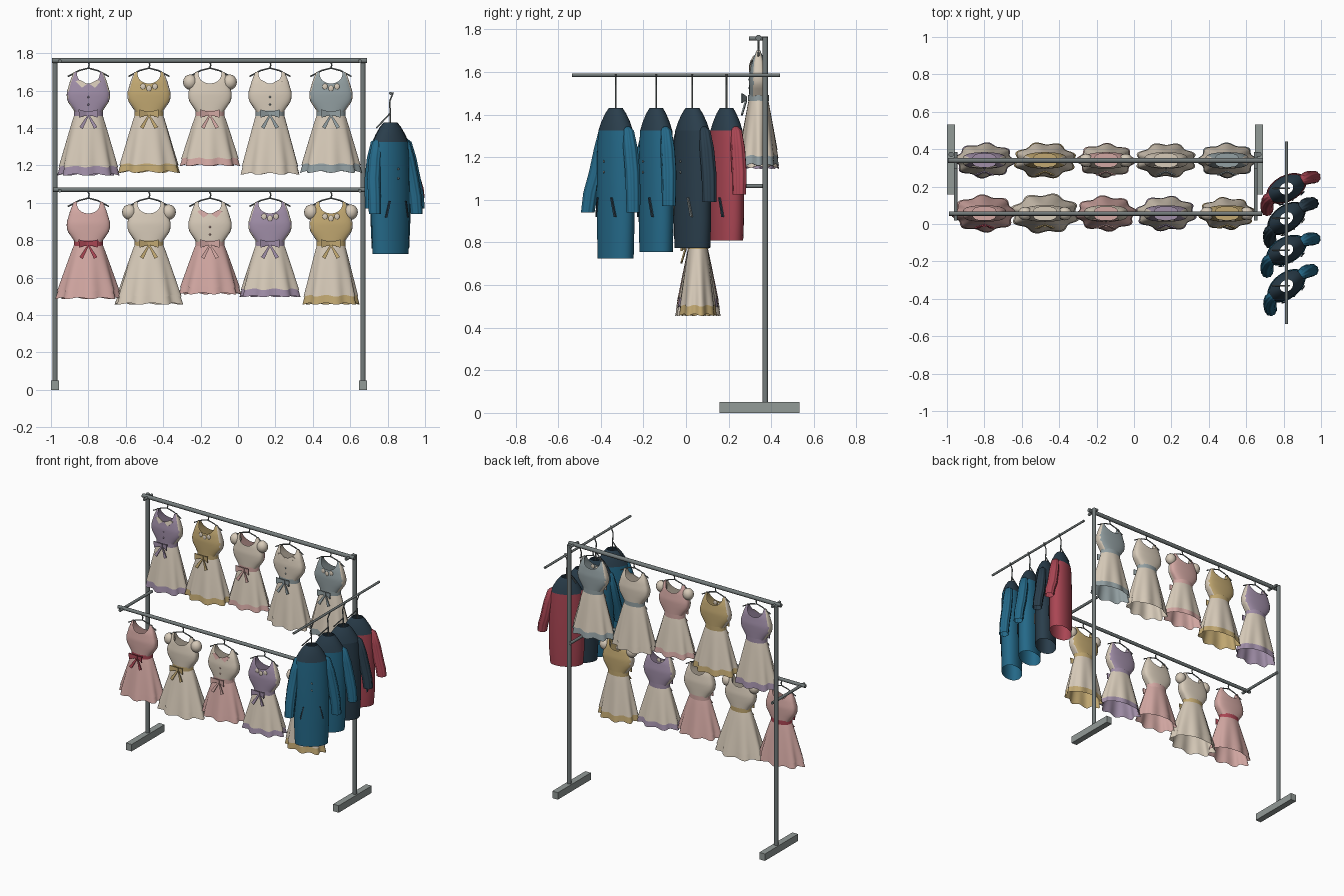
import bpy, bmesh, math
from mathutils import Matrix, Vector

cube = bpy.data.objects.get("Cube")
if cube:
    bpy.data.objects.remove(cube, do_unlink=True)

PALETTE = {
    "cream": (.84, .79, .72), "pink": (.82, .65, .63), "mustard": (.75, .65, .44),
    "purple": (.62, .55, .65), "blue_grey": (.57, .62, .63), "red": (.66, .28, .33),
    "blue": (.16, .41, .53), "slate": (.18, .25, .30), "metal": (.45, .48, .48),
    "foot_grey": (.57, .60, .59)}
MATS = {}
for key, rgb in PALETTE.items():
    col = [c ** 2.2 for c in rgb] + [1]
    m = MATS[key] = bpy.data.materials.new(key)
    m.use_nodes = True
    m.diffuse_color = col
    m.node_tree.nodes["Principled BSDF"].inputs["Base Color"].default_value = col


def finish(name, bm, mat, smooth=True, matrix=None, second=None, rule=None):
    bmesh.ops.recalc_face_normals(bm, faces=bm.faces)
    me = bpy.data.meshes.new(name)
    me.materials.append(MATS[mat])
    if second:
        me.materials.append(MATS[second])
        for f in bm.faces:
            f.material_index = int(rule(f.calc_center_median()))
    if matrix:
        bm.transform(matrix)
    bm.to_mesh(me)
    bm.free()
    if smooth:
        me.shade_smooth()
        me.set_sharp_from_angle(angle=math.radians(50))
    ob = bpy.data.objects.new(name, me)
    bpy.context.collection.objects.link(ob)


def loft(name, rings, mat, matrix=None, cap=False, second=None, rule=None):
    bm = bmesh.new()
    vs = [[bm.verts.new(p) for p in ring] for ring in rings]
    n = len(vs[0])
    for a, b in zip(vs, vs[1:]):
        for i in range(n):
            j = (i + 1) % n
            bm.faces.new((a[i], a[j], b[j], b[i]))
    if cap:
        bm.faces.new(vs[0])
    finish(name, bm, mat, matrix=matrix, second=second, rule=rule)


def rod(name, pts, r, sides=12, matrix=None):
    bm = bmesh.new()
    for a, b in zip(pts, pts[1:]):
        a, b = Vector(a), Vector(b)
        d = b - a
        mx = Matrix.Translation((a + b) / 2) @ d.to_track_quat('Z', 'Y').to_matrix().to_4x4()
        bmesh.ops.create_cone(bm, cap_ends=True, segments=sides, radius1=r, radius2=r,
                              depth=d.length, matrix=mx)
    finish(name, bm, "metal", matrix=matrix)


def ball(name, loc, scale, mat, matrix):
    bm = bmesh.new()
    bmesh.ops.create_uvsphere(bm, u_segments=16, v_segments=8, radius=1,
                              matrix=Matrix.Translation(loc) @ Matrix.Diagonal((*scale, 1)))
    finish(name, bm, mat, matrix=matrix)


def plates(name, polys, mat, matrix, thick=.007):
    """Thin plates from outlines of (x, y, z) points, thickened toward -y."""
    bm = bmesh.new()
    for poly in polys:
        f = bm.faces.new([bm.verts.new(p) for p in poly])
        ext = bmesh.ops.extrude_face_region(bm, geom=[f])["geom"]
        for v in ext:
            if isinstance(v, bmesh.types.BMVert):
                v.co.y -= thick
    finish(name, bm, mat, smooth=False, matrix=matrix)


def interp(table, z):
    for (a, *p), (b, *q) in zip(table, table[1:]):
        if z <= b:
            k = max(0, (z - a) / (b - a))
            return [s + (t - s) * k for s, t in zip(p, q)]
    return table[-1][1:]


# Rack frame
for side, x in (("right", -.978), ("left", .668)):
    bm = bmesh.new()
    bmesh.ops.create_cube(bm, size=1, matrix=Matrix.Translation((x, .345, .025))
                          @ Matrix.Diagonal((.044, .375, .05, 1)))
    finish(side + "_foot", bm, "foot_grey", smooth=False)
    rod(side + "_post", [(x, .372, .05), (x, .372, 1.765)], .014)
    inner = x * .975
    rod(side + "_top_bracket", [(inner, .295, 1.757), (inner, .385, 1.757)], .01)
    rod(side + "_lower_bracket", [(inner, .02, 1.065), (inner, .385, 1.065)], .01)
rod("top_rail", [(-.995, .34, 1.76), (.69, .34, 1.76)], .014)
rod("lower_rail", [(-.99, .056, 1.07), (.685, .056, 1.07)], .012)
rod("side_rail", [(.815, -.535, 1.585), (.815, .44, 1.585)], .008)

# Dress bodice: height above waist, half width, half depth
BODICE = [(0, .072, .043), (.06, .113, .044), (.1, .117, .044), (.165, .098, .034), (.215, .078, .012)]


def bodice_y(x, z):
    w, d = interp(BODICE, z)
    return -d * max(0, 1 - (x / w) ** 2) ** .28


def dress(name, x, y, waist, hem, half, top, skirt, band, belt, trim, puff=False, back=None):
    mx = Matrix.Translation((x, y, waist))
    N, phase = 72, x * 9 + y * 5

    # Bodice with scooped neck and plain side panels
    rings = []
    for r in range(13):
        ring = []
        for i in range(48):
            a = 2 * math.pi * i / 48
            u = math.cos(a)
            z = r / 12 * (.215 - .062 * max(0, 1 - (u / .76) ** 2) ** .6)
            w = interp(BODICE, z)[0]
            ring.append((u * w, math.copysign(bodice_y(u * w, z), math.sin(a)), z))
        rings.append(ring)
    if back:
        loft(name + "_bodice", rings, top, mx, second=back, rule=lambda c: c.y > 0)
    elif top == "pink":
        loft(name + "_bodice", rings, top, mx)
    else:
        loft(name + "_bodice", rings, top, mx, second="cream",
             rule=lambda c: abs(c.x) > .935 * interp(BODICE, c.z)[0])

    # Fluted skirt over a longer coloured underskirt
    length = waist - hem

    def ring(t, k=1):
        w = .07 + (half - .07) * t ** .9
        d = .042 + (half * .58 - .042) * t ** .9
        out = []
        for i in range(N):
            a = 2 * math.pi * i / N
            wave = math.cos(8 * a + phase)
            s = k * (1 + .08 * t * wave)
            out.append((w * s * math.cos(a), d * s * math.sin(a),
                        -t * (length - .005) - .005 * t * wave))
        return out
    loft(name + "_skirt", [ring(t / 8 * .87) for t in range(9)], skirt, mx)
    loft(name + "_underskirt", [ring(t, .97) for t in (.02, .25, .5, .75, .87, 1)], band, mx, cap=True)

    # Belt and bow
    loft(name + "_belt", [[(.077 * math.cos(i * math.pi / 16), .05 * math.sin(i * math.pi / 16), z)
                           for i in range(32)] for z in (.008, -.022)], belt, mx)
    f = -.054
    bow = [[(s * .009, f - .01, z) for s, z in ((-1, -.02), (1, -.02), (1, .006), (-1, .006))]]
    for s in (-1, 1):
        bow.append([(0, f, 0), (s * .052, f - .02, .014), (s * .05, f - .02, -.03), (0, f, -.014)])
        bow.append([(0, f, -.01), (s * .048, f - .02, -.08), (s * .03, f - .02, -.09), (0, f, -.025)])
    plates(name + "_bow", bow, belt, mx)

    # Neck trim
    if trim == "beads":
        for bx, bz in ((-.032, .136), (0, .126), (.032, .136)):
            ball(name + "_bead", (bx, bodice_y(bx, bz), bz), (.014, .005, .016), "cream", mx)
    elif trim:
        def on(px, pz):
            return (px, bodice_y(px, pz) - .002, pz)
        plates(name + "_collar", [[on(s * .006, .15), on(s * .045, .172), on(s * .068, .165), on(s * .035, .13)]
                                  for s in (-1, 1)], trim, mx, .005)
        for bz in (.04, .08):
            ball(name + "_button", (0, bodice_y(0, bz), bz), (.005, .004, .005), belt, mx)
    if puff:
        for s in (-1, 1):
            ball(name + "_puff_sleeve", (s * .106, 0, .16), (.038, .036, .041), "cream", mx)

    # Hanger
    rod(name + "_hanger", [(-.11, 0, .19), (-.05, 0, .222), (0, 0, .235), (.05, 0, .222), (.11, 0, .19)],
        .004, 8, mx)
    rod(name + "_hook", [(0, 0, .235), (.005, 0, .255), (-.005, 0, .275)], .004, 8, mx)


XS = (-.80, -.476, -.15, .171, .497)
TOP = [(1.145, .16, "purple", "cream", "purple", "purple", "cream"),
       (1.16, .165, "mustard", "cream", "mustard", "mustard", "beads"),
       (1.195, .155, "cream", "cream", "pink", "pink", None, True, "pink"),
       (1.15, .16, "cream", "cream", "cream", "blue_grey", "cream"),
       (1.16, .158, "blue_grey", "cream", "blue_grey", "blue_grey", "beads")]
LOWER = [(.485, .17, "pink", "pink", "pink", "red", None),
         (.455, .182, "cream", "cream", "cream", "mustard", None, True),
         (.51, .162, "cream", "pink", "pink", "pink", "pink"),
         (.495, .16, "purple", "cream", "purple", "purple", "beads"),
         (.455, .148, "mustard", "cream", "mustard", "mustard", "beads", True)]
for row, y, waist, specs in (("top", .34, 1.485, TOP), ("lower", .056, .79, LOWER)):
    for i, (x, s) in enumerate(zip(XS, specs)):
        dress(f"{row}_dress_{i + 1}", x, y, waist, *s)


# Coats on the side rail
def oval(a, b, z, cx=0, cy=0, n=32, rib=0):
    return [(cx + a * math.cos(t) * (1 + rib * math.cos(9 * t)),
             cy + b * math.sin(t) * (1 + rib * math.cos(9 * t)), z)
            for t in (2 * math.pi * i / n for i in range(n))]


def coat(name, y, hem, angle, colour):
    mx = Matrix.Translation((.815, y, 0)) @ Matrix.Rotation(math.radians(angle), 4, 'Z')
    loft(name + "_yoke", [oval(.038, .03, 1.43), oval(.06, .042, 1.405), oval(.085, .056, 1.365),
                          oval(.105, .065, 1.325)], "slate", mx)
    loft(name + "_body", [oval(.105, .065, 1.325), oval(.112, .068, 1.25), oval(.116, .07, 1.05),
                          oval(.115, .07, .9), oval(.108, .068, hem)], colour, mx)
    # Ribbed sleeves, the right one swung further forward
    cuff = hem + .215
    path = [(.085, 0, 1.345, .012), (.098, 0, 1.325, .026), (.118, -.003, 1.24, .033),
            (.14, -.012, 1.13, .034), (.155, -.028, (1.13 + cuff) / 2, .033), (.162, -.036, cuff, .031)]
    for side, sx, sy in (("left", 1, .5), ("right", -.9, 1.5)):
        loft(f"{name}_{side}_sleeve", [oval(r, r, z, sx * px, sy * py, 72, .05) for px, py, z, r in path],
             colour, mx, cap=True)
    # Slanted pockets and buttons
    dark = "metal" if colour == "slate" else "slate"
    plates(name + "_pockets", [[(s * .05, -.064, 1.01), (s * .058, -.062, 1.01),
                                (s * .078, -.054, .92), (s * .07, -.058, .92)] for s in (-1, 1)], dark, mx)
    for z in (1.13, 1.18):
        ball(name + "_button", (0, -.07, z), (.006, .004, .006), "metal", mx)
    rod(name + "_hanger", [(.02, y, 1.59), (0, y, 1.54), (.005, y, 1.48), (-.07, y, 1.40)], .004,
        8, Matrix.Translation((.81, 0, 0)))
    rod(name + "_neck_wire", [(.815, y, 1.48), (.815, y, 1.38)], .004, 8)


for i, spec in enumerate([(-.33, .725, 37, "blue"), (-.14, .755, 28, "blue"),
                          (.03, .775, 36, "slate"), (.19, .81, 28, "red")]):
    coat(f"coat_{i + 1}", *spec)
